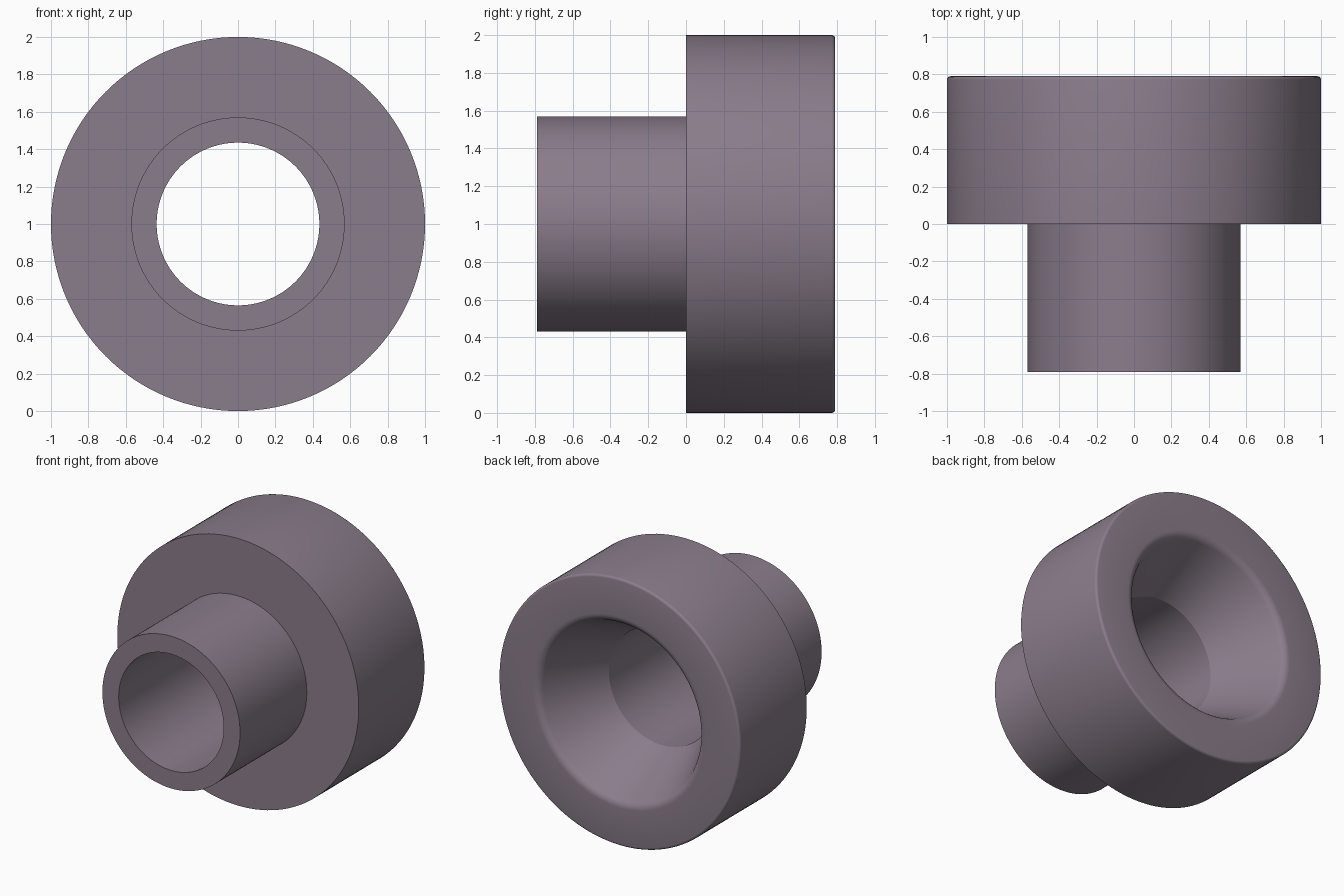
import bpy, bmesh, math

if "Cube" in bpy.data.objects:
    bpy.data.objects.remove(bpy.data.objects["Cube"])

SEG = 128          # steps round the axis
AXIS_Z = 1.0       # height of the horizontal axis


def arc(cr, cy, rad, a0, a1, n=6):
    """Points (radius, y) on a fillet arc, angles in degrees."""
    return [(cr + rad * math.cos(math.radians(a0 + (a1 - a0) * i / n)),
             cy + rad * math.sin(math.radians(a0 + (a1 - a0) * i / n)))
            for i in range(n + 1)]


# Closed cross-section as (radius, y): spout, flange, rounded rim, cone, bore
taper = math.degrees(math.atan2(0.22, 0.45))
profile = [(0.435, -0.79), (0.57, -0.79), (0.57, 0.0), (1.0, 0.0)]
profile += arc(0.982, 0.772, 0.018, 0, 90, 4)
profile += arc(0.715, 0.725, 0.065, 90, 180 - taper, 8)
profile += [(0.435, 0.29)]

# Revolve the cross-section round the y axis
bm = bmesh.new()
rings = []
for s in range(SEG):
    a = 2 * math.pi * s / SEG
    rings.append([bm.verts.new((r * math.cos(a), y, AXIS_Z + r * math.sin(a)))
                  for r, y in profile])
n = len(profile)
for s in range(SEG):
    p, q = rings[s], rings[(s + 1) % SEG]
    for i in range(n):
        j = (i + 1) % n
        bm.faces.new((p[i], p[j], q[j], q[i]))
bmesh.ops.recalc_face_normals(bm, faces=bm.faces)

mesh = bpy.data.meshes.new("flanged_bushing")
bm.to_mesh(mesh)
bm.free()
bushing = bpy.data.objects.new("flanged_bushing", mesh)
bpy.context.collection.objects.link(bushing)

# Single mauve grey colour
mat = bpy.data.materials.new("mauve_grey")
mat.diffuse_color = (0.255, 0.205, 0.26, 1.0)
mat.use_nodes = True
mat.node_tree.nodes["Principled BSDF"].inputs["Base Color"].default_value = mat.diffuse_color
mesh.materials.append(mat)

# Smooth round walls, crisp steps
bpy.context.view_layer.objects.active = bushing
bushing.select_set(True)
bpy.ops.object.shade_smooth_by_angle(angle=math.radians(25))
